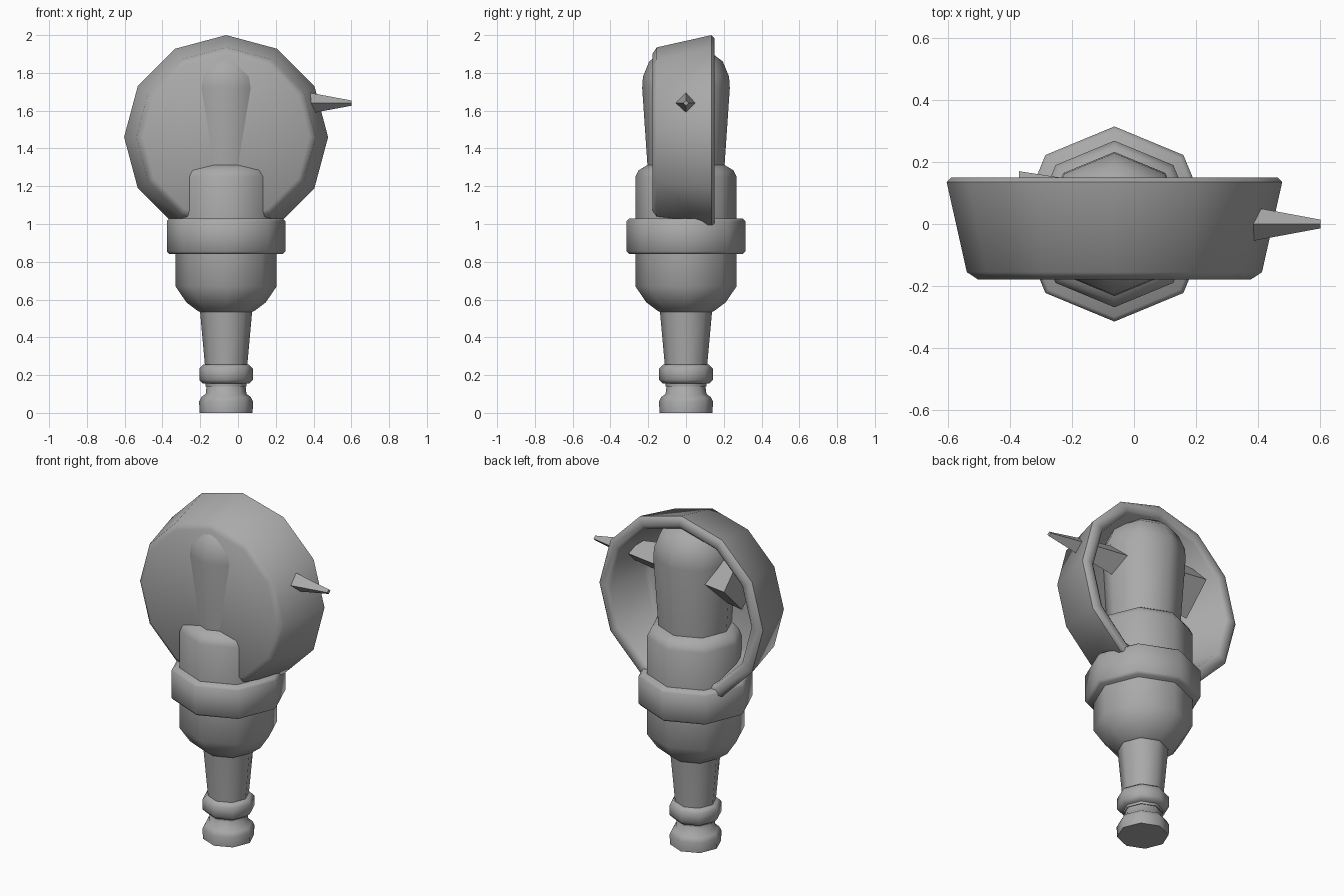
import bpy, bmesh, math
from mathutils import Matrix

if "Cube" in bpy.data.objects:
    bpy.data.objects.remove(bpy.data.objects["Cube"])

AXIS = -0.063      # x of the handle's centre line
DISH_Z = 1.46      # height of the reflector's centre

grey = bpy.data.materials.new("grey")
grey.use_nodes = True
grey.diffuse_color = (0.4, 0.4, 0.4, 1)
grey.node_tree.nodes["Principled BSDF"].inputs["Base Color"].default_value = (0.4, 0.4, 0.4, 1)


def finish(name, bm, smooth=50):
    bmesh.ops.recalc_face_normals(bm, faces=bm.faces)
    mesh = bpy.data.meshes.new(name)
    bm.to_mesh(mesh)
    bm.free()
    mesh.materials.append(grey)
    obj = bpy.data.objects.new(name, mesh)
    bpy.context.collection.objects.link(obj)
    bpy.ops.object.select_all(action='DESELECT')
    obj.select_set(True)
    bpy.context.view_layer.objects.active = obj
    bpy.ops.object.shade_smooth_by_angle(angle=math.radians(smooth))
    return obj


def lathe(profile, sides):
    """Turn (radius, height) points around z, with both ends capped."""
    bm = bmesh.new()
    rings = []
    for r, h in profile:
        rings.append([bm.verts.new((r * math.cos(math.tau * i / sides),
                                    r * math.sin(math.tau * i / sides), h))
                      for i in range(sides)])
    for a, b in zip(rings, rings[1:]):
        for i in range(sides):
            j = (i + 1) % sides
            bm.faces.new((a[i], a[j], b[j], b[i]))
    bm.faces.new(rings[0])
    bm.faces.new(rings[-1])
    return bm


def turned(name, profile):
    bm = lathe(profile, 8)
    bmesh.ops.translate(bm, vec=(AXIS, 0, 0), verts=bm.verts)
    return finish(name, bm)


def band(r, low, high, bevel=0.015):
    return [(r - bevel, low), (r, low + bevel), (r, high - bevel), (r - bevel, high)]


# Upright parts, from the foot to the bulb
turned("handle_foot", [(0.14, 0), (0.143, 0.06), (0.13, 0.085), (0.108, 0.1), (0.1, 0.17)])
turned("handle_ring", band(0.142, 0.155, 0.255, 0.02))
turned("handle_grip", [(0.108, 0.14), (0.112, 0.25), (0.14, 0.56)])
turned("lower_cup", [(0.13, 0.53), (0.15, 0.54), (0.21, 0.585), (0.268, 0.67), (0.268, 0.86)])
turned("collar", band(0.314, 0.84, 1.03))
turned("neck", [(0.268, 1.0), (0.268, 1.25), (0.25, 1.285), (0.2, 1.315)])
turned("bulb", [(0.2, 1.25), (0.232, 1.72), (0.228, 1.78), (0.195, 1.86),
                (0.13, 1.91), (0.06, 1.925)])

# Reflector: a shallow bowl opening to the back, cut off at the collar
bowl = lathe([(0.44, 0.178), (0.475, 0.155), (0.54, -0.135), (0.525, -0.15),
              (0.485, -0.15), (0.465, -0.135), (0.41, 0.1), (0.38, 0.12)], 12)
bmesh.ops.rotate(bowl, matrix=Matrix.Rotation(math.pi / 2, 3, 'X'), verts=bowl.verts)
bmesh.ops.translate(bowl, vec=(AXIS, 0, DISH_Z), verts=bowl.verts)
cut = bmesh.ops.bisect_plane(bowl, geom=bowl.verts[:] + bowl.edges[:] + bowl.faces[:],
                             plane_co=(0, 0, 0.995), plane_no=(0, 0, -1), clear_outer=True)
bmesh.ops.holes_fill(bowl, edges=[e for e in bowl.edges if e.is_boundary])
finish("reflector", bowl)

# Side spike: a four-sided taper running through the bulb and out on the left
spike = lathe([(0.17, -0.37), (0.053, 0.39), (0.014, 0.6)], 4)
bmesh.ops.rotate(spike, matrix=Matrix.Rotation(math.pi / 2, 3, 'Y'), verts=spike.verts)
bmesh.ops.translate(spike, vec=(0, 0, 1.64), verts=spike.verts)
finish("side_spike", spike, 30)
